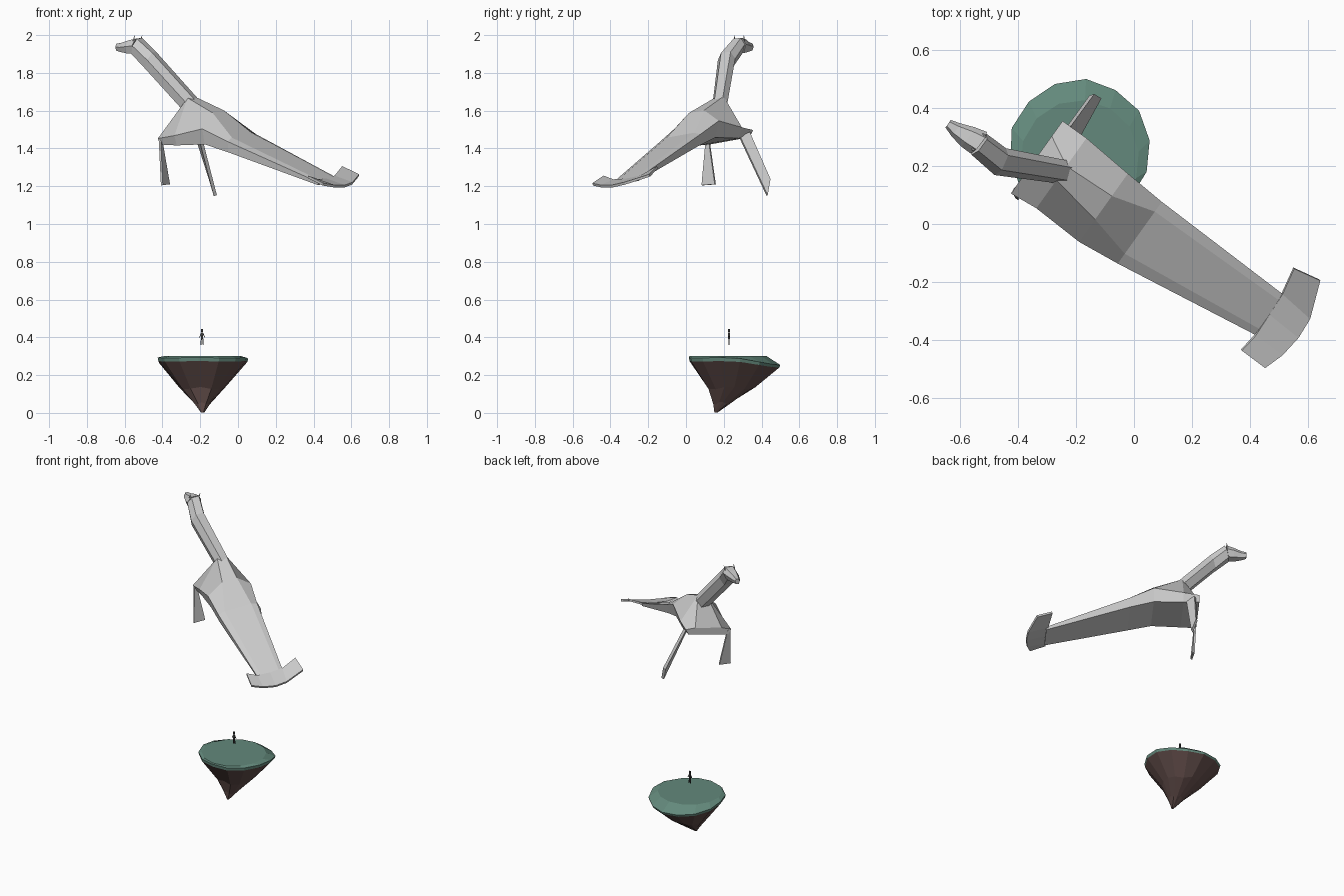
import bpy, bmesh, math
from mathutils import Vector as V

if "Cube" in bpy.data.objects:
    bpy.data.objects.remove(bpy.data.objects["Cube"])


def mat(name, r, g, b):
    m = bpy.data.materials.new(name)
    m.diffuse_color = (r, g, b, 1)
    m.use_nodes = True
    m.node_tree.nodes["Principled BSDF"].inputs["Base Color"].default_value = m.diffuse_color
    return m


GREY = mat("pale grey hide", .6, .6, .6)
GREEN = mat("grass green", .125, .25, .2)
BROWN = mat("earth brown", .125, .076, .07)
DARK = mat("dark figure", .05, .05, .05)

P = V((.575, .805, .145)).normalized()    # sideways axis of the rolled body


def finish(name, bm, mats):
    bmesh.ops.recalc_face_normals(bm, faces=bm.faces[:])
    me = bpy.data.meshes.new(name)
    bm.to_mesh(me)
    bm.free()
    for m in mats:
        me.materials.append(m)
    ob = bpy.data.objects.new(name, me)
    bpy.context.collection.objects.link(ob)
    return ob


def loft(name, rings, mats, rule=None):
    """Skin closed rings of points; rule(ring index) gives the material."""
    bm = bmesh.new()
    vs = [[bm.verts.new(p) for p in r] for r in rings]
    n = len(vs[0])
    for k in range(len(vs) - 1):
        for i in range(n):
            j = (i + 1) % n
            f = bm.faces.new((vs[k][i], vs[k][j], vs[k + 1][j], vs[k + 1][i]))
            f.material_index = rule(k) if rule else 0
    bm.faces.new(vs[0])
    last = bm.faces.new(vs[-1])
    last.material_index = rule(len(vs) - 2) if rule else 0
    return finish(name, bm, mats)


def plate(name, pairs, thick):
    """Strip between two rows of points, thickened."""
    rings = []
    a0, b0 = V(pairs[0][0]), V(pairs[0][1])
    n = (b0 - a0).cross(V(pairs[-1][0]) - a0).normalized() * thick / 2
    for a, b in pairs:
        a, b = V(a), V(b)
        rings.append([a + n, b + n, b - n, a - n])
    return loft(name, rings, [GREY])


# Body: centre, half width, ridge height, ridge half width, depth, belly half width
def body_ring(c, w, h, rw, dep, bw):
    c, up = V(c), V((0, 0, 1))
    return [c + P * rw + up * h, c + P * w, c + P * bw - up * dep,
            c - P * bw - up * dep, c - P * w, c - P * rw + up * h]


loft("body_and_tail", [
    body_ring((-.335, .23, 1.475), .155, .012, .09, .035, .135),
    body_ring((-.25, .175, 1.49), .15, .182, .03, .055, .13),
    body_ring((-.105, .056, 1.525), .146, .07, .05, .085, .125),
    body_ring((.02, -.03, 1.456), .132, .014, .09, .06, .12),
    body_ring((.47, -.315, 1.235), .085, .004, .06, .018, .08)], [GREY])

# Tail fin
plate("tail_fin", [
    ((.37, -.434, 1.25), (.45, -.494, 1.21)),
    ((.417, -.383, 1.23), (.51, -.45, 1.2)),
    ((.465, -.31, 1.235), (.565, -.39, 1.2)),
    ((.51, -.24, 1.25), (.605, -.325, 1.215)),
    ((.55, -.152, 1.3), (.64, -.193, 1.257))], .014)

# Hanging flippers
plate("right_flipper", [
    ((-.415, .108, 1.46), (-.408, .12, 1.46)),
    ((-.403, .085, 1.205), (-.365, .155, 1.21))], .012)
plate("left_flipper", [
    ((-.2, .285, 1.46), (-.225, .335, 1.485)),
    ((-.12, .43, 1.15), (-.145, .445, 1.235))], .018)


# Neck and head: centre, sideways half axis, upright half axis
def neck_ring(c, s, u):
    c, s, u = V(c), V(s), V(u)
    return [c + s * x + u * y for x, y in
            ((.55, 1), (1, .1), (.6, -1), (-.6, -1), (-1, .1), (-.55, 1))]


loft("neck", [
    neck_ring((-.235, .178, 1.615), (.012, .04, .01), (.015, -.006, .045)),
    neck_ring((-.462, .215, 1.867), (.02, .046, .004), (.018, -.004, .042)),
    neck_ring((-.535, .275, 1.943), (.026, .036, .004), (.014, -.004, .04))],
    [GREY])
loft("head", [
    neck_ring((-.535, .28, 1.943), (.028, .037, .004), (.008, -.003, .04)),
    neck_ring((-.572, .3, 1.94), (.024, .033, .004), (.004, 0, .034)),
    neck_ring((-.612, .324, 1.936), (.016, .022, .003), (0, 0, .024)),
    neck_ring((-.64, .345, 1.937), (.009, .013, .002), (0, 0, .018))], [GREY])

# Pair of small horns
for side, name in ((-1, "right_horn"), (1, "left_horn")):
    c = V((-.537, .283, 1.97)) + V((.018, .024, 0)) * side
    tip = V((-.527, .28, 1.999)) + V((.02, .026, 0)) * side
    loft(name, [[p + V((.006 * k * x, .006 * k * y, 0)) for x, y in
                 ((1, 0), (-.5, .87), (-.5, -.87))]
                for p, k in ((c, 1), (tip, .2))], [GREY])


# Floating island: y centre, radius, height, drop toward the back
def isle_ring(cy, r, z, drop, wob):
    out = []
    for i in range(14):
        a = 2 * math.pi * (i + .3) / 14
        rr = r * (1 + wob * math.sin(i * 2.4))
        y = math.sin(a)
        out.append((-.187 + rr * math.cos(a), cy + rr * y,
                    z - drop * max(0, y) + wob * .12 * math.cos(i * 1.9)))
    return out


loft("island", [
    isle_ring(.222, .205, .301, 0, 0),
    isle_ring(.255, .243, .292, .04, .012),
    isle_ring(.254, .239, .273, .034, .012),
    isle_ring(.24, .122, .13, .0, .06),
    isle_ring(.19, .046, .05, .0, .06),
    isle_ring(.158, .008, .001, 0, 0)],
    [GREEN, BROWN], lambda k: 0 if k < 2 else 1).data.polygons[-2].material_index = 0


# Tiny figure hovering above the island
def bar(name, a, b, w):
    a, b = V(a), V(b)
    sq = [V((x * w, y * w, 0)) for x, y in ((1, 1), (-1, 1), (-1, -1), (1, -1))]
    loft(name, [[a + q for q in sq], [b + q for q in sq]], [DARK])


fx, fy = -.19, .228
bar("figure_torso", (fx, fy, .392), (fx, fy, .425), .005)
bar("figure_head", (fx, fy, .429), (fx, fy, .444), .005)
for s, side in ((-1, "left"), (1, "right")):
    bar("figure_" + side + "_leg", (fx + s * .006, fy, .36), (fx + s * .004, fy, .394), .0025)
    bar("figure_" + side + "_arm", (fx + s * .014, fy, .4), (fx + s * .003, fy, .424), .0022)
